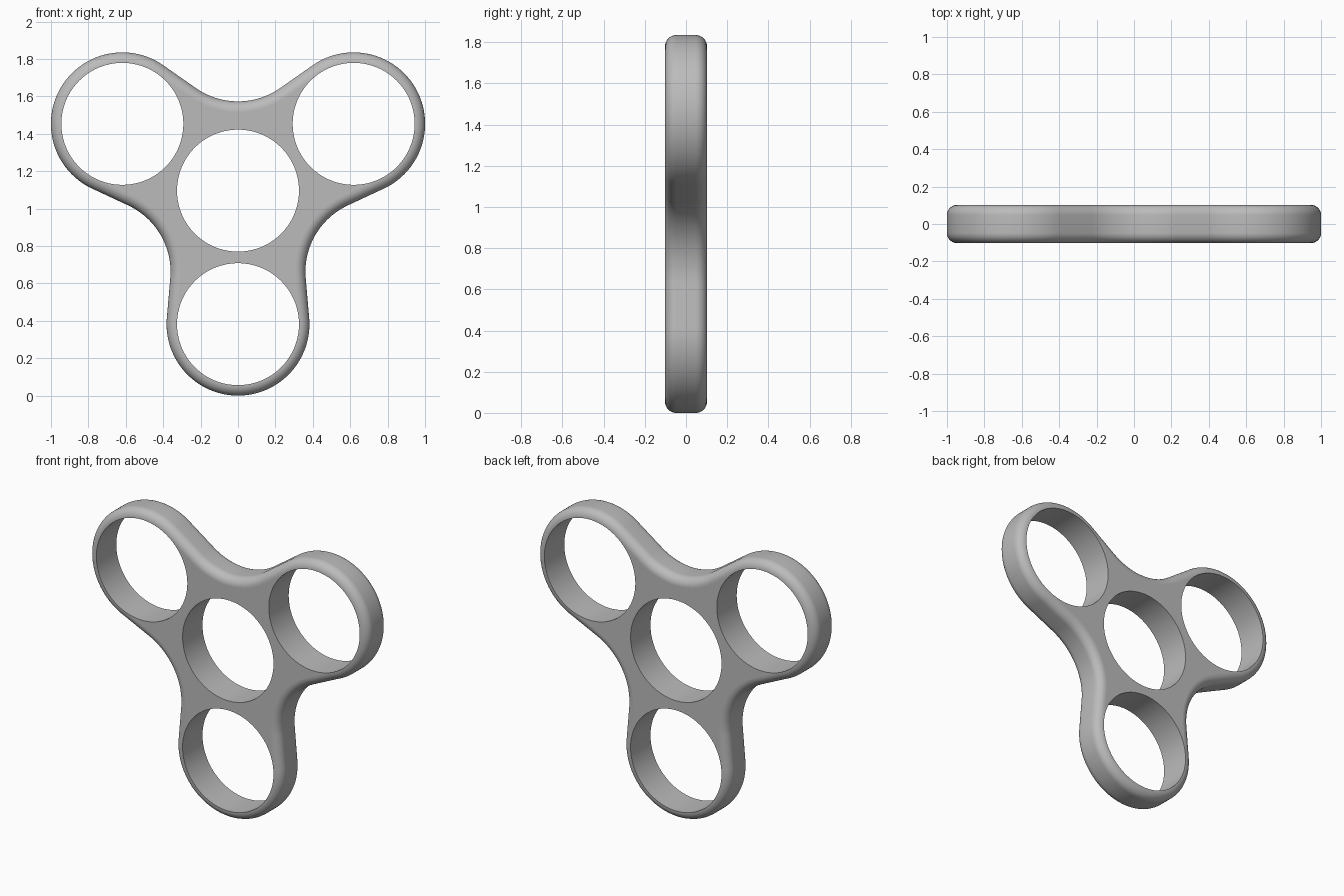
import bpy
import bmesh
from math import sin, cos, pi, radians
from mathutils import Vector

cube = bpy.data.objects.get("Cube")
if cube:
    bpy.data.objects.remove(cube)

ARM = 0.714          # hub to lobe centre
LOBE = 0.382         # outer lobe radius
HOLE = 0.326         # bearing hole radius
NECK = 0.869         # hub to centre of the concave arc
FILLET = 0.392       # radius of the concave arc
TILT = 5             # taper of each arm side, degrees
HALF = 0.102         # half thickness
ROUND = 0.055        # rim rounding
HUB = Vector((0, 0, LOBE + ARM))


def polar(radius, degrees, y=0.0):
    a = radians(degrees)
    return Vector((radius * cos(a), y, radius * sin(a)))


def arc(centre, radius, start, end, steps):
    return [centre + polar(radius, start + (end - start) * i / steps)
            for i in range(steps + 1)]


def outline(inset, y):
    """Three lobes joined by concave arcs, shrunk by inset."""
    points = []
    for k in range(3):
        turn = -120 * k
        lobe = HUB + polar(ARM, turn - 90, y)
        neck = HUB + polar(NECK, turn - 150, y)
        points += arc(lobe, LOBE - inset, turn + TILT, turn - 180 - TILT, 76)
        points += arc(neck, FILLET + inset, turn - TILT, turn + 60 + TILT, 28)
    return points


def add_ring(bm, points):
    return [bm.verts.new(p) for p in points]


def bridge(bm, a, b):
    n = len(a)
    for i in range(n):
        j = (i + 1) % n
        bm.faces.new((a[i], a[j], b[j], b[i])).smooth = True


bm = bmesh.new()

# Rounded outer rim
steps = 10
section = []
for i in range(steps + 1):
    a = pi / 2 * i / steps
    section.append((ROUND * (1 - sin(a)), HALF - ROUND + ROUND * cos(a)))
section = [(d, -y) for d, y in section] + section[::-1]
rim = [add_ring(bm, outline(d, y)) for d, y in section]
for a, b in zip(rim, rim[1:]):
    bridge(bm, a, b)
front_loops, back_loops = [rim[0]], [rim[-1]]

# Walls of the hub hole and the three lobe holes
centres = [HUB] + [HUB + polar(ARM, -90 - 120 * k) for k in range(3)]
for c in centres:
    front, back = [add_ring(bm, [c + polar(HOLE, i * 2.5, y) for i in range(144)])
                   for y in (-HALF, HALF)]
    bridge(bm, front, back)
    front_loops.append(front)
    back_loops.append(back)

# Flat front and back faces with the holes left open
for loops, facing in ((front_loops, -1), (back_loops, 1)):
    edges = [bm.edges.get((r[i - 1], r[i])) for r in loops for i in range(len(r))]
    filled = bmesh.ops.triangle_fill(bm, edges=edges, use_beauty=False,
                                     normal=(0, facing, 0))
    for item in filled["geom"]:
        if isinstance(item, bmesh.types.BMFace):
            item.smooth = False
bmesh.ops.recalc_face_normals(bm, faces=bm.faces)

mesh = bpy.data.meshes.new("spinner_body")
bm.to_mesh(mesh)
bm.free()
body = bpy.data.objects.new("spinner_body", mesh)
bpy.context.collection.objects.link(body)

# Plain grey plastic
grey = bpy.data.materials.new("grey")
grey.use_nodes = True
colour = (0.5, 0.5, 0.5, 1)
grey.diffuse_color = colour
grey.node_tree.nodes["Principled BSDF"].inputs["Base Color"].default_value = colour
mesh.materials.append(grey)
